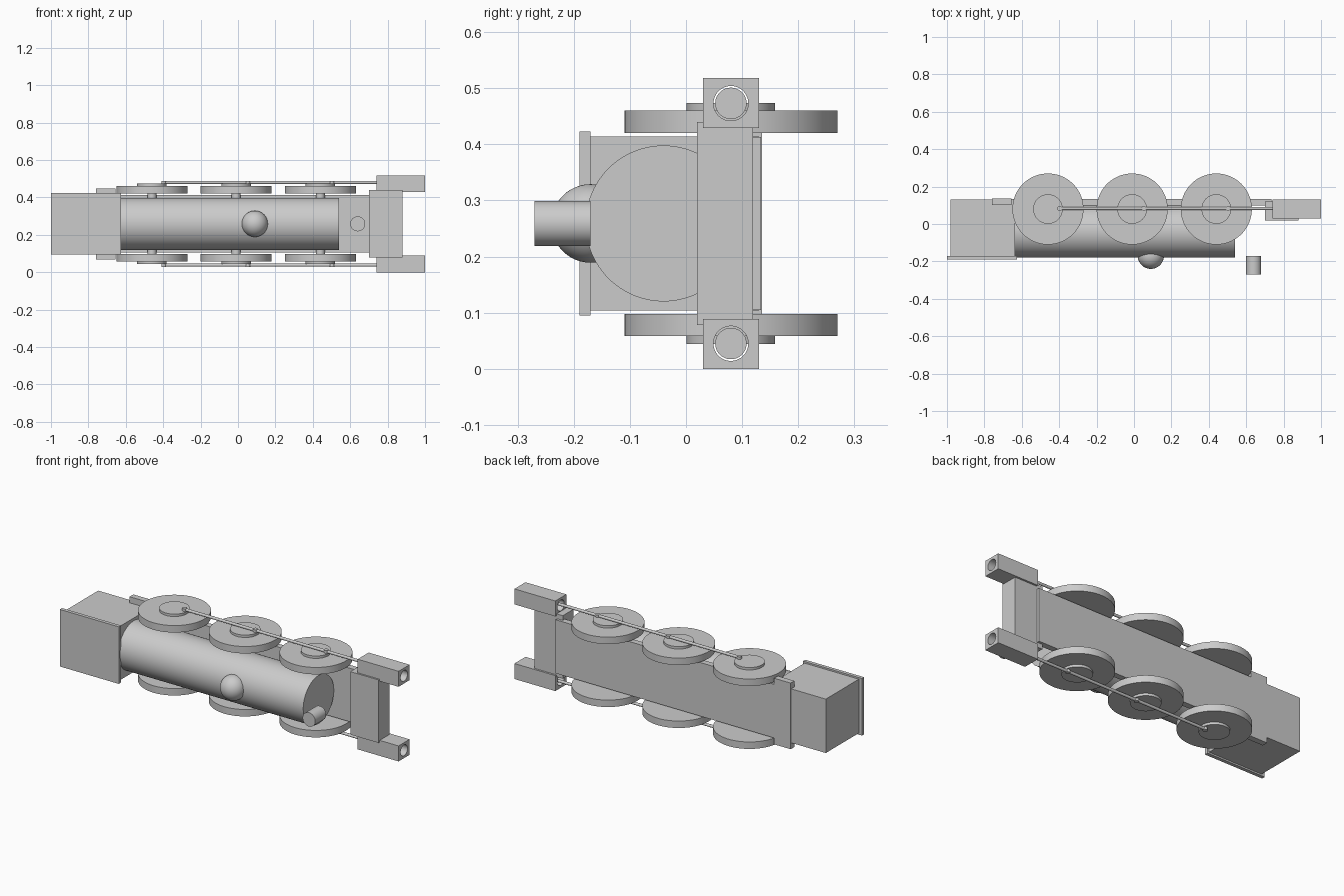
import bpy
from math import pi, radians

if "Cube" in bpy.data.objects:
    bpy.data.objects.remove(bpy.data.objects["Cube"])

MID = 0.259  # mirror plane height (the engine lies on its side)


def box(name, x, y, z):
    bpy.ops.mesh.primitive_cube_add(size=1, location=[sum(r) / 2 for r in (x, y, z)])
    ob = bpy.context.object
    ob.name = name
    ob.scale = [r[1] - r[0] for r in (x, y, z)]
    bpy.ops.object.transform_apply(location=False, rotation=False, scale=True)
    return ob


def cyl(name, axis, start, length, r, sides=64):
    """Cylinder from start along +axis."""
    i = "XYZ".index(axis)
    loc = list(start)
    loc[i] += length / 2
    rot = {"X": (0, pi / 2, 0), "Y": (pi / 2, 0, 0), "Z": (0, 0, 0)}[axis]
    bpy.ops.mesh.primitive_cylinder_add(vertices=sides, radius=r, depth=length,
                                        location=loc, rotation=rot)
    ob = bpy.context.object
    ob.name = name
    bpy.ops.object.shade_smooth_by_angle(angle=radians(35))
    return ob


def span(side, a, b):
    """Height range at distances a..b from the mirror plane."""
    return sorted((MID + side * a, MID + side * b))


def disc(name, x, y, side, a, b, r, sides=64):
    lo, hi = span(side, a, b)
    return cyl(name, "Z", (x, y, lo), hi - lo, r, sides)


# Cab and roof
box("cab", (-0.98, -0.635), (-0.17, 0.13), (MID - 0.155, MID + 0.155))
box("cab_roof", (-1.0, -0.625), (-0.19, -0.17), (MID - 0.164, MID + 0.164))

# Frame plate, rear cross beam and front block
box("frame_plate", (-0.76, 0.735), (0.10, 0.134), (MID - 0.154, MID + 0.154))
box("rear_beam", (-0.76, -0.655), (0.101, 0.135), (MID - 0.19, MID + 0.19))
box("front_block", (0.70, 0.88), (0.02, 0.119), (MID - 0.181, MID + 0.181))

# Boiler, dome and chimney
cyl("boiler", "X", (-0.64, -0.04, MID), 1.18, 0.139, 96)
bpy.ops.mesh.primitive_uv_sphere_add(segments=48, ring_count=24, radius=0.07,
                                     location=(0.09, -0.17, MID))
bpy.context.object.name = "dome"
bpy.ops.object.shade_smooth()
cyl("chimney", "Y", (0.64, -0.27, MID), 0.10, 0.04)

WHEEL_X = (-0.46, -0.01, 0.44)
for x in WHEEL_X:
    cyl("axle", "Z", (x, 0.08, MID - 0.17), 0.34, 0.024, 32)

for side, tag in ((1, "left"), (-1, "right")):
    # Wheels, hubs and crank pins
    for x in WHEEL_X:
        disc(f"wheel_{tag}", x, 0.08, side, 0.161, 0.201, 0.19, 96)
        disc(f"hub_{tag}", x, 0.08, side, 0.20, 0.215, 0.079)
        disc(f"crank_pin_{tag}", x + 0.063, 0.083, side, 0.21, 0.23, 0.013, 24)

    # Coupling rod running into the piston
    z_rod = MID + side * 0.221
    cyl(f"coupling_rod_{tag}", "X", (-0.405, 0.083, z_rod), 1.21, 0.008, 24)

    # Steam cylinder: block with a through bore
    z_bore = MID + side * 0.214
    block = box(f"cylinder_block_{tag}", (0.74, 1.0), (0.03, 0.13), span(side, 0.17, 0.259))
    cutter = cyl("bore_cutter", "X", (0.70, 0.08, z_bore), 0.4, 0.031, 48)
    cutter.hide_render = True
    mod = block.modifiers.new("bore", "BOOLEAN")
    mod.object = cutter
    mod.operation = "DIFFERENCE"
    mod.solver = "EXACT"
    bpy.context.view_layer.objects.active = block
    bpy.ops.object.modifier_apply(modifier=mod.name)
    bpy.data.objects.remove(cutter, do_unlink=True)
    bpy.ops.object.select_all(action="DESELECT")
    block.select_set(True)
    bpy.ops.object.shade_smooth_by_angle(angle=radians(35))
    cyl(f"piston_{tag}", "X", (0.80, 0.08, z_bore), 0.05, 0.028, 48)
